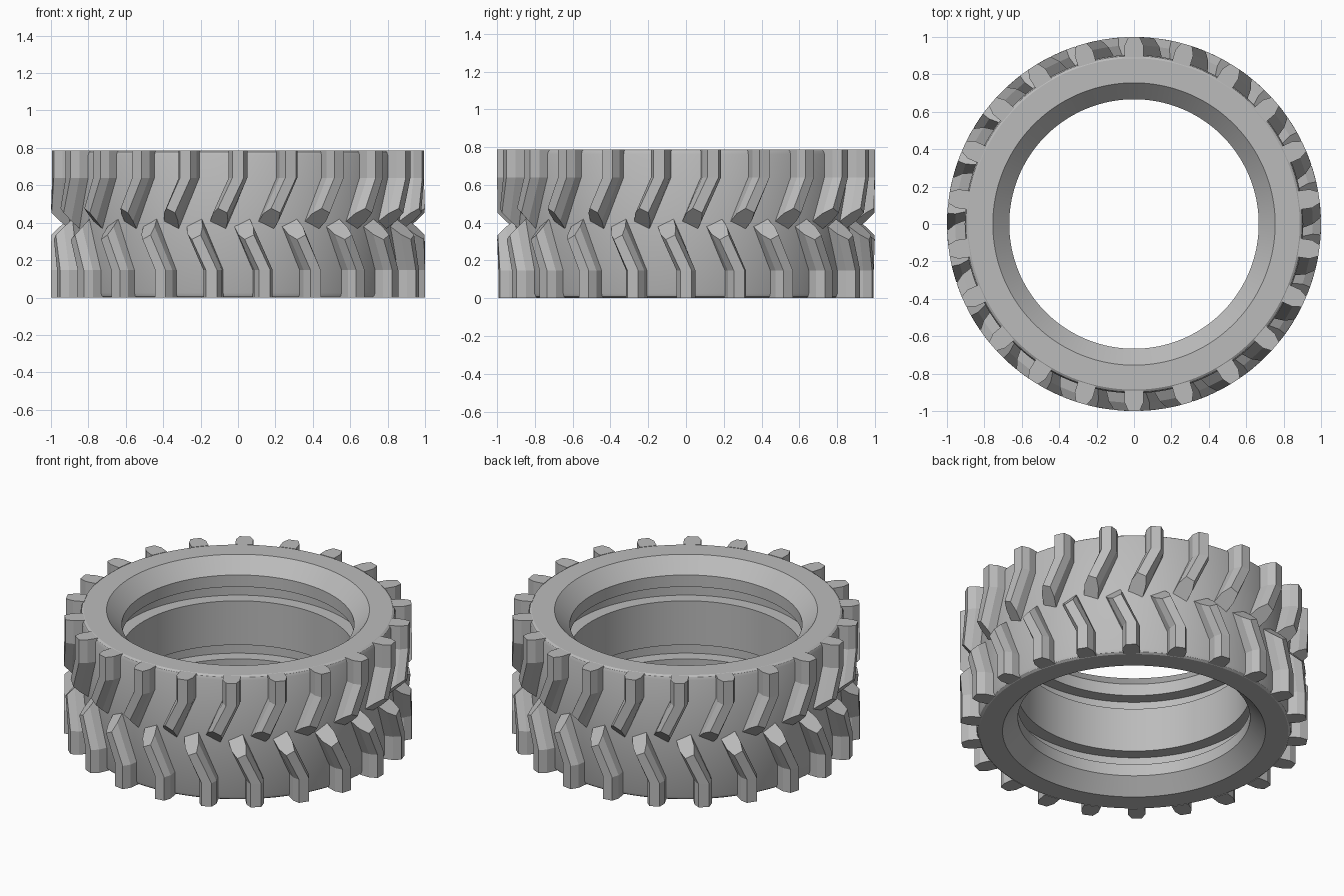
import bpy, bmesh, math

if "Cube" in bpy.data.objects:
    bpy.data.objects.remove(bpy.data.objects["Cube"])

H = 0.787          # overall width of the tyre
LUGS = 22          # tread blocks per row
PITCH = 2 * math.pi / LUGS

rubber = bpy.data.materials.new("grey rubber")
rubber.diffuse_color = (0.5, 0.5, 0.5, 1)
rubber.use_nodes = True
rubber.node_tree.nodes["Principled BSDF"].inputs["Base Color"].default_value = rubber.diffuse_color


def make_object(name, bm):
    bmesh.ops.recalc_face_normals(bm, faces=bm.faces)
    mesh = bpy.data.meshes.new(name)
    bm.to_mesh(mesh)
    bm.free()
    mesh.materials.append(rubber)
    obj = bpy.data.objects.new(name, mesh)
    bpy.context.collection.objects.link(obj)
    return obj


# Tyre body: closed half profile (radius, z), mirrored in z and revolved
half = [(0.667, 0.533), (0.745, 0.533), (0.745, 0.622), (0.667, 0.622),
        (0.667, 0.697), (0.755, H), (0.886, H), (0.898, H - 0.008),
        (0.905, H - 0.025)]
profile = half + [(r, H - z) for r, z in reversed(half)]
SEG = 132
bm = bmesh.new()
rings = []
for i in range(SEG):
    a = 2 * math.pi * i / SEG
    rings.append([bm.verts.new((r * math.cos(a), r * math.sin(a), z)) for r, z in profile])
for i in range(SEG):
    r0, r1 = rings[i], rings[(i + 1) % SEG]
    for j in range(len(profile)):
        k = (j + 1) % len(profile)
        bm.faces.new((r0[j], r1[j], r1[k], r0[k]))
body = make_object("tyre_body", bm)
bpy.context.view_layer.objects.active = body
body.select_set(True)
bpy.ops.object.shade_smooth_by_angle(angle=math.radians(30))

# Tread lug: chamfered section (sideways offset, radius) swept along a bent path
SECTION = [(-0.05, 0.89), (-0.05, 0.955), (-0.03, 0.9995),
           (0.03, 0.9995), (0.05, 0.955), (0.05, 0.89)]
BEND_Z = 0.64
LEAN = math.radians(-27)     # lean angle per unit of height below the bend


def foot_z(t, r):
    """Sloped, slightly skewed end of the lug near the tyre's middle."""
    return 0.465 - (1.0 - r) * 0.8 - t * 0.4


def add_lug(bm, angle, flip):
    loops = []
    for station in range(3):
        loop = []
        for t, r in SECTION:
            z = (H, BEND_Z, foot_z(t, r))[station]
            a = angle + LEAN * max(0.0, BEND_Z - z)
            # local frame: radial direction at a, tangent perpendicular to it
            x = r * math.cos(a) - t * math.sin(a)
            y = r * math.sin(a) + t * math.cos(a)
            loop.append(bm.verts.new((x, y, H - z if flip else z)))
        loops.append(loop)
    n = len(SECTION)
    for l0, l1 in zip(loops, loops[1:]):
        for j in range(n):
            k = (j + 1) % n
            bm.faces.new((l0[j], l0[k], l1[k], l1[j]))
    bm.faces.new(loops[0])
    bm.faces.new(loops[-1])


# Two mirrored rows of lugs, staggered by half a pitch
for name, flip, shift in (("upper_tread_lugs", False, 0.0),
                          ("lower_tread_lugs", True, 0.5)):
    bm = bmesh.new()
    for i in range(LUGS):
        add_lug(bm, -math.pi / 2 + (i + shift) * PITCH, flip)
    make_object(name, bm)
